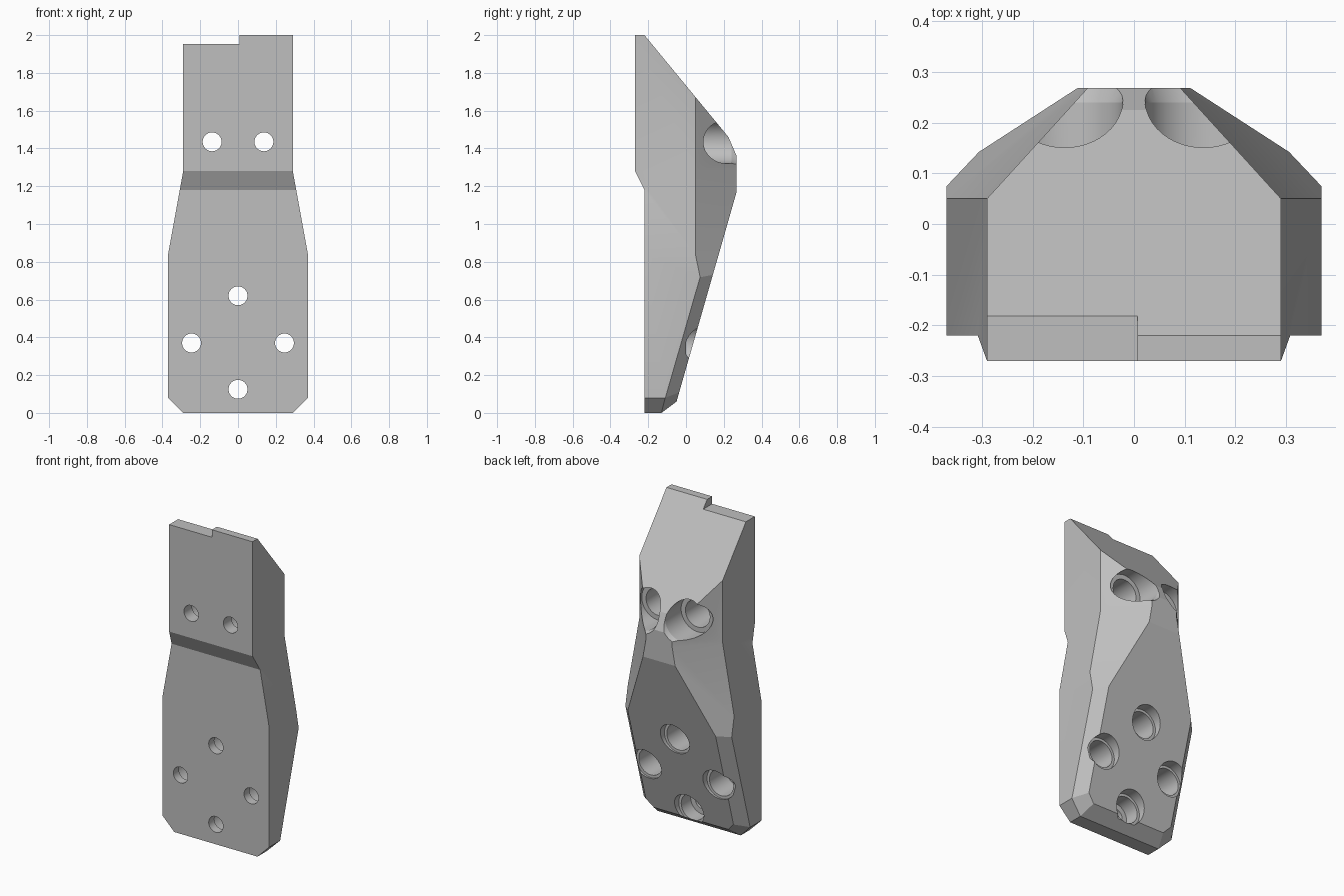
import bpy, bmesh
from mathutils import Vector

old = bpy.data.objects.get("Cube")
if old:
    bpy.data.objects.remove(old, do_unlink=True)

grey = bpy.data.materials.new("plain grey")
grey.use_nodes = True
colour = (0.52, 0.52, 0.52, 1)
grey.diffuse_color = colour
grey.node_tree.nodes["Principled BSDF"].inputs["Base Color"].default_value = colour


def loft(name, rings):
    """Closed solid through matching rings of points."""
    bm = bmesh.new()
    loops = [[bm.verts.new(p) for p in ring] for ring in rings]
    n = len(loops[0])
    for a, b in zip(loops, loops[1:]):
        for i in range(n):
            j = (i + 1) % n
            bm.faces.new((a[i], a[j], b[j], b[i]))
    bm.faces.new(loops[0])
    bm.faces.new(loops[-1])
    bmesh.ops.recalc_face_normals(bm, faces=bm.faces)
    mesh = bpy.data.meshes.new(name)
    bm.to_mesh(mesh)
    bm.free()
    mesh.materials.append(grey)
    obj = bpy.data.objects.new(name, mesh)
    bpy.context.collection.objects.link(obj)
    return obj


def combine(obj, tool, operation):
    """Apply a boolean and remove its helper."""
    tool.hide_render = True
    mod = obj.modifiers.new("cut", "BOOLEAN")
    mod.operation, mod.solver, mod.object = operation, "EXACT", tool
    bpy.context.view_layer.objects.active = obj
    bpy.ops.object.modifier_apply(modifier=mod.name)
    bpy.data.objects.remove(tool, do_unlink=True)


def drill(obj, x, z, steps):
    """Turn a stepped bore along y from (y, radius) pairs."""
    bm = bmesh.new()
    bmesh.ops.create_circle(bm, segments=48, radius=1)
    circle = [v.co.copy() for v in bm.verts]
    bm.free()
    rings = [[(x + c.x * r, y, z + c.y * r) for c in circle] for y, r in steps]
    combine(obj, loft("bore_cutter", rings), "DIFFERENCE")


# Body width and rear corner planes, by height: z, half width, corner y
def plan(z, w, y):
    deep = 0.34 - y
    inner = w - 0.91 * deep
    right = [(w, -0.4, z), (w, y, z), (inner, 0.34, z)]
    return right + [(-px, py, pz) for px, py, pz in reversed(right)]


body = loft("bracket_body", [plan(2.1, 0.29, 0.05), plan(1.28, 0.29, 0.05),
                             plan(0.84, 0.37, 0.05), plan(-0.1, 0.37, 0.238)])

# Side profile: stepped front, sloping top and tapering back
profile = [(-0.27, 2), (-0.22, 2), (0.225, 1.46), (0.268, 1.36), (0.268, 1.17),
           (-0.05, 0.06), (-0.13, 0), (-0.22, 0), (-0.22, 1.18), (-0.27, 1.28)]
side = loft("profile_cutter", [[(x, y, z) for y, z in profile] for x in (-0.6, 0.6)])
combine(body, side, "INTERSECT")

# Mirrored chamfers: lower back edge, bottom corner, and the corner's back edge
chamfers = [((0.37, 0.075, 0.72), (1, 1, -0.288)),
            ((0.37, 0, 0.08), (1, 0, -1)),
            ((0.37, -0.11, 0.08), (1, 1.4, -1.35))]
bm = bmesh.new()
bm.from_mesh(body.data)
for co, no in chamfers:
    for s in (1, -1):
        bmesh.ops.bisect_plane(bm, geom=bm.verts[:] + bm.edges[:] + bm.faces[:],
                               plane_co=Vector((co[0] * s, co[1], co[2])),
                               plane_no=Vector((no[0] * s, no[1], no[2])),
                               clear_outer=True)
        rim = [e for e in bm.edges if e.is_boundary]
        if rim:
            bmesh.ops.holes_fill(bm, edges=rim, sides=0)
bmesh.ops.recalc_face_normals(bm, faces=bm.faces)
bm.to_mesh(body.data)
bm.free()

# Step in the top edge
step = loft("step_cutter", [[(x, y, z) for x, y in
                             ((-0.5, -0.5), (0.007, -0.5), (0.007, 0.5), (-0.5, 0.5))]
                            for z in (1.953, 2.2)])
combine(body, step, "DIFFERENCE")

# Upper pair of flared, counterbored holes
for x in (-0.137, 0.137):
    drill(body, x, 1.435, [(-0.4, 0.05), (-0.19, 0.05), (-0.19, 0.085), (0.08, 0.085),
                           (0.08, 0.115), (0.24, 0.115), (0.3, 0.14)])

# Lower diamond of four counterbored holes
for x, z in ((0, 0.125), (0, 0.62), (-0.246, 0.37), (0.246, 0.37)):
    back = -0.067 + 0.288 * z
    drill(body, x, z, [(-0.4, 0.05), (-0.165, 0.05), (-0.165, 0.083),
                       (back - 0.04, 0.083), (back - 0.04, 0.1), (0.4, 0.1)])

# Smooth bores, crisp facets
bpy.ops.object.select_all(action="DESELECT")
body.select_set(True)
bpy.context.view_layer.objects.active = body
bpy.ops.object.shade_smooth_by_angle(angle=0.2)
